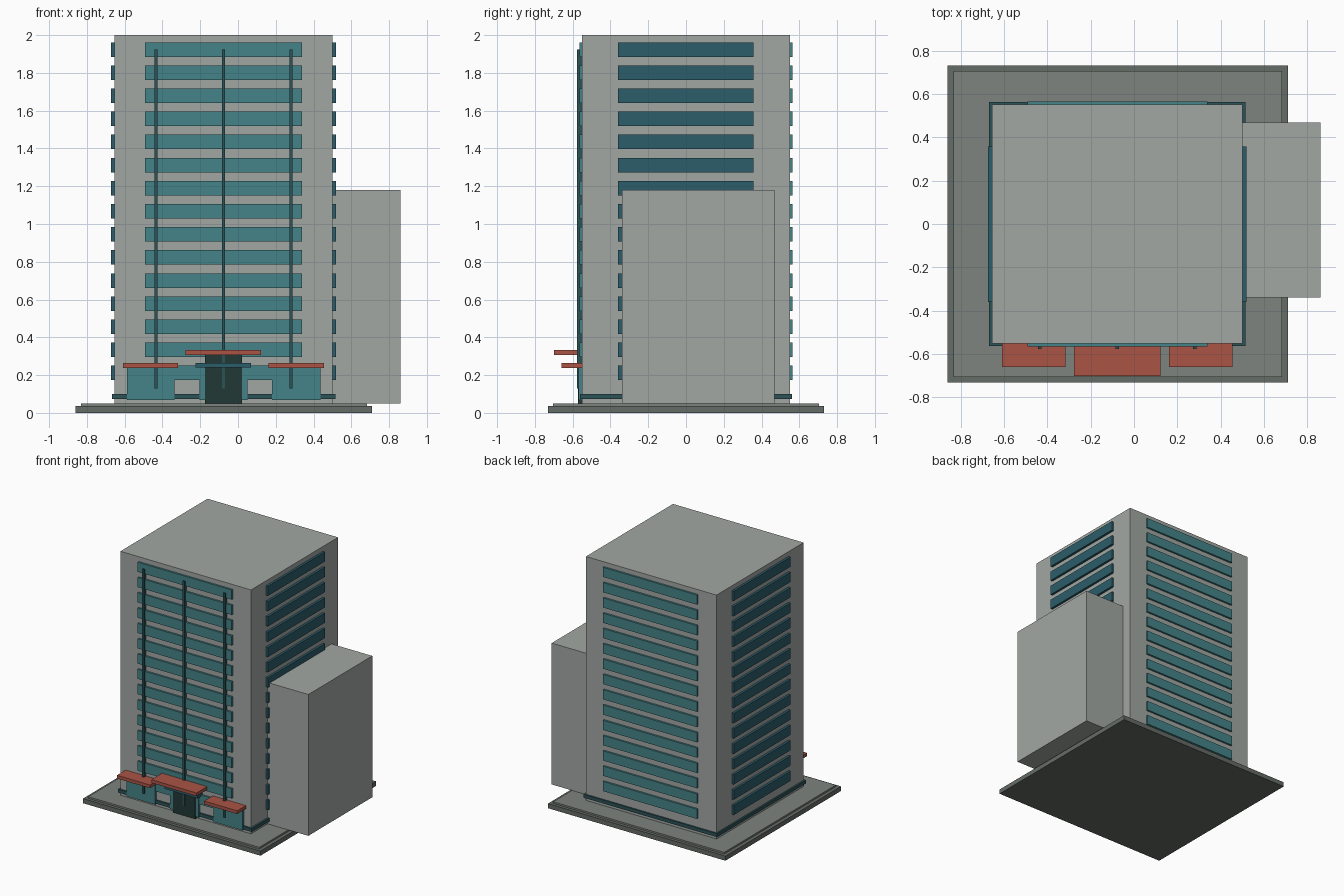
import bpy

if "Cube" in bpy.data.objects:
    bpy.data.objects.remove(bpy.data.objects["Cube"])


def material(name, rgb):
    m = bpy.data.materials.new(name)
    m.diffuse_color = (*rgb, 1)
    m.use_nodes = True
    m.node_tree.nodes["Principled BSDF"].inputs["Base Color"].default_value = m.diffuse_color
    return m


CONCRETE = material("concrete", (0.36, 0.39, 0.37))
STONE = material("stone", (0.13, 0.15, 0.135))
PAVING = material("paving", (0.21, 0.23, 0.21))
GLASS = material("glass", (0.06, 0.23, 0.25))
DARK_GLASS = material("dark_glass", (0.025, 0.11, 0.145))
FRAME = material("frame", (0.025, 0.085, 0.095))
DOOR = material("door", (0.015, 0.04, 0.036))
RED = material("red", (0.4, 0.09, 0.06))


def box(name, x, y, z, mat):
    """Box from (min, max) ranges on each axis."""
    bpy.ops.mesh.primitive_cube_add(
        size=1, location=[(a + b) / 2 for a, b in (x, y, z)])
    ob = bpy.context.object
    ob.name = name
    ob.scale = [b - a for a, b in (x, y, z)]
    bpy.ops.object.transform_apply(location=False, rotation=False, scale=True)
    ob.data.materials.append(mat)
    return ob


# Stepped base
box("base_slab", (-0.86, 0.71), (-0.73, 0.73), (0, 0.037), STONE)
box("base_paving", (-0.832, 0.682), (-0.705, 0.705), (0.037, 0.05), PAVING)

# Main masses
box("tower", (-0.655, 0.5), (-0.55, 0.55), (0.05, 2), CONCRETE)
box("side_block", (0.5, 0.86), (-0.34, 0.468), (0.05, 1.18), CONCRETE)
box("plinth_band", (-0.668, 0.515), (-0.562, 0.562), (0.073, 0.1), FRAME)

# Window bands on all four faces of each floor
for i in range(15):
    z = (0.173 + i * 0.1223, 0.25 + i * 0.1223)
    for side, y in (("front", (-0.565, -0.54)), ("back", (0.54, 0.565))):
        box(f"{side}_window_{i}", (-0.492, 0.34), y, z, GLASS)
    for side, x in (("left", (-0.673, -0.645)), ("right", (0.49, 0.518))):
        box(f"{side}_window_{i}", x, (-0.36, 0.357), z, DARK_GLASS)

# Tall vertical fins on the front
for i, x in enumerate((-0.435, -0.077, 0.281)):
    box(f"front_fin_{i}", (x - 0.008, x + 0.008), (-0.577, -0.55),
        (0.13, 1.925), FRAME)

# Ground floor glazing
for name, x in (("left", (-0.588, -0.335)), ("centre", (-0.203, 0.05)),
                ("right", (0.18, 0.436))):
    box(f"{name}_shopfront", x, (-0.568, -0.54), (0.067, 0.245), GLASS)

# Entrance
box("entrance_door", (-0.175, 0.022), (-0.573, -0.54), (0.05, 0.308), DOOR)
box("entrance_lintel", (-0.224, 0.07), (-0.61, -0.55), (0.24, 0.265), DARK_GLASS)

# Canopies
box("entrance_canopy", (-0.277, 0.123), (-0.7, -0.55), (0.307, 0.333), RED)
box("left_canopy", (-0.608, -0.317), (-0.66, -0.55), (0.238, 0.264), RED)
box("right_canopy", (0.162, 0.455), (-0.66, -0.55), (0.238, 0.264), RED)
